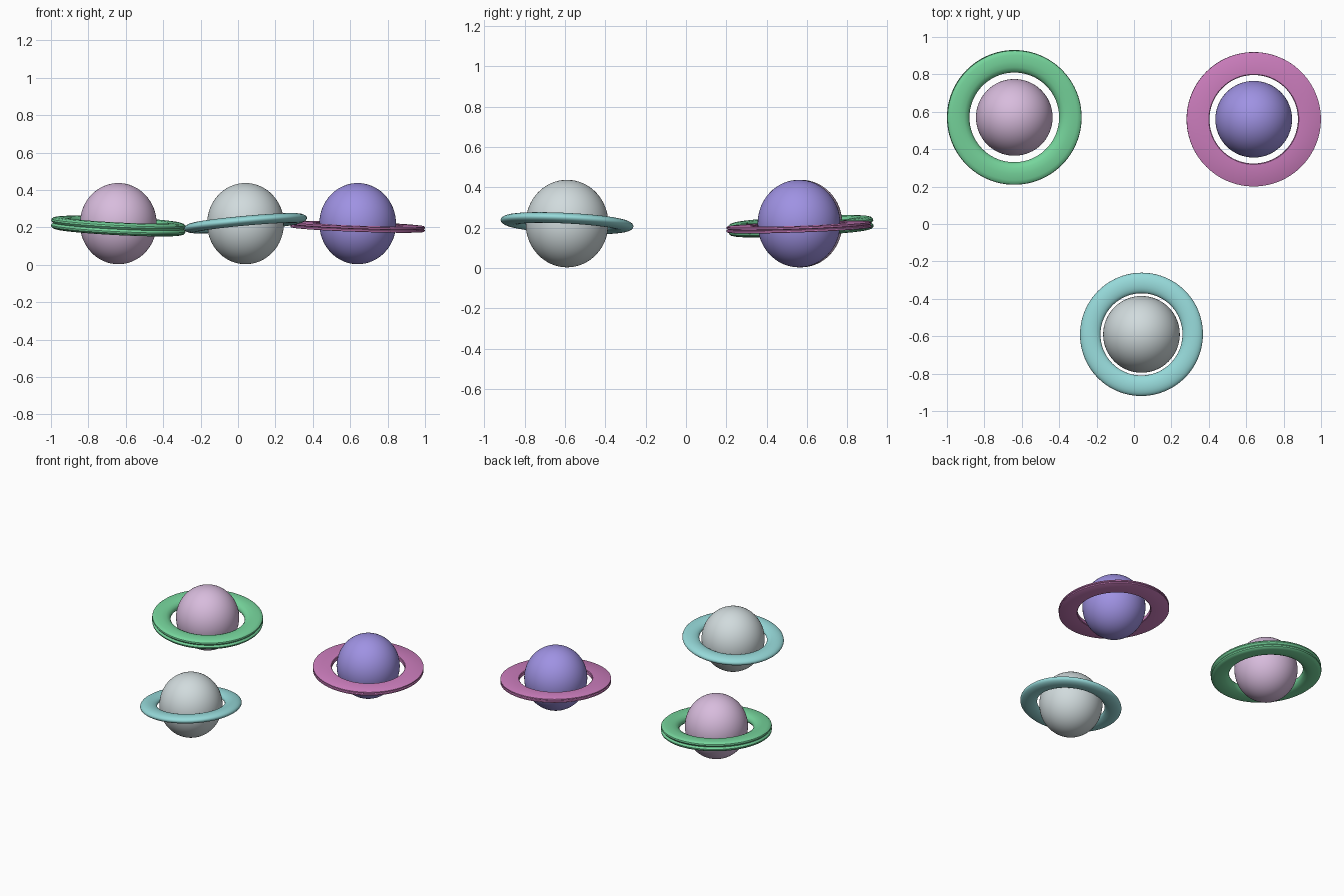
import bpy, math
from mathutils import Vector

if "Cube" in bpy.data.objects:
    bpy.data.objects.remove(bpy.data.objects["Cube"])


def material(name, rgb):
    # sRGB 0-255 to linear
    lin = [((c / 255 + 0.055) / 1.055) ** 2.4 for c in rgb]
    m = bpy.data.materials.new(name)
    m.diffuse_color = (*lin, 1)
    m.use_nodes = True
    m.node_tree.nodes["Principled BSDF"].inputs["Base Color"].default_value = m.diffuse_color
    return m


def planet(name, centre, mat):
    bpy.ops.mesh.primitive_uv_sphere_add(segments=64, ring_count=32, radius=1, location=centre)
    ob = bpy.context.object
    ob.name = name
    ob.scale = (0.205, 0.205, 0.217)
    ob.data.materials.append(mat)
    bpy.ops.object.shade_smooth()


def ring(name, centre, slope_x, slope_y, profile, mat, steps=96):
    # closed (radius, height) profile, counter-clockwise, spun around the tilted axis
    n = len(profile)
    verts, faces = [], []
    for i in range(steps):
        a = 2 * math.pi * i / steps
        verts += [(r * math.cos(a), r * math.sin(a), z) for r, z in profile]
        j = (i + 1) % steps
        faces += [(i * n + k, j * n + k, j * n + (k + 1) % n, i * n + (k + 1) % n) for k in range(n)]
    me = bpy.data.meshes.new(name)
    me.from_pydata(verts, [], faces)
    me.materials.append(mat)
    me.shade_smooth()
    me.set_sharp_from_angle(angle=math.radians(35))
    ob = bpy.data.objects.new(name, me)
    bpy.context.collection.objects.link(ob)
    ob.location = centre
    ob.rotation_mode = 'QUATERNION'
    ob.rotation_quaternion = Vector((0, 0, 1)).rotation_difference(Vector((-slope_x, -slope_y, 1)))


def oval(mid, half_w, half_h, count=24):
    return [(mid + half_w * math.cos(2 * math.pi * k / count),
             half_h * math.sin(2 * math.pi * k / count)) for k in range(count)]


def mirrored(upper):
    # upper half runs from outside to inside; the lower half mirrors it
    return upper + [(r, -z) for r, z in reversed(upper) if z > 0]


# rounded ring with a groove around its rim
grooved = mirrored([(0.350, 0.0), (0.355, 0.005), (0.360, 0.012), (0.358, 0.021), (0.350, 0.028),
                    (0.335, 0.032), (0.300, 0.034), (0.270, 0.031), (0.252, 0.022), (0.243, 0.011),
                    (0.240, 0.0)])
# thin flat ring with a narrow rim groove
flat = mirrored([(0.352, 0.0), (0.359, 0.004), (0.359, 0.012), (0.355, 0.0145),
                 (0.241, 0.0145), (0.237, 0.011), (0.237, 0.0)])

# rose planet with green ring
planet("rose_planet", (-0.64, 0.57, 0.22), material("rose", (216, 188, 221)))
ring("green_ring", (-0.64, 0.57, 0.207), -0.05, 0.05, grooved, material("green", (118, 213, 156)))

# violet planet with pink ring
planet("violet_planet", (0.64, 0.56, 0.22), material("violet", (159, 146, 227)))
ring("pink_ring", (0.64, 0.56, 0.203), -0.035, 0.035, flat, material("pink", (205, 126, 190)))

# grey planet with teal ring
planet("grey_planet", (0.04, -0.59, 0.22), material("grey", (209, 219, 221)))
ring("teal_ring", (0.04, -0.59, 0.222), 0.09, -0.05, oval(0.275, 0.055, 0.026), material("teal", (150, 217, 217)))
